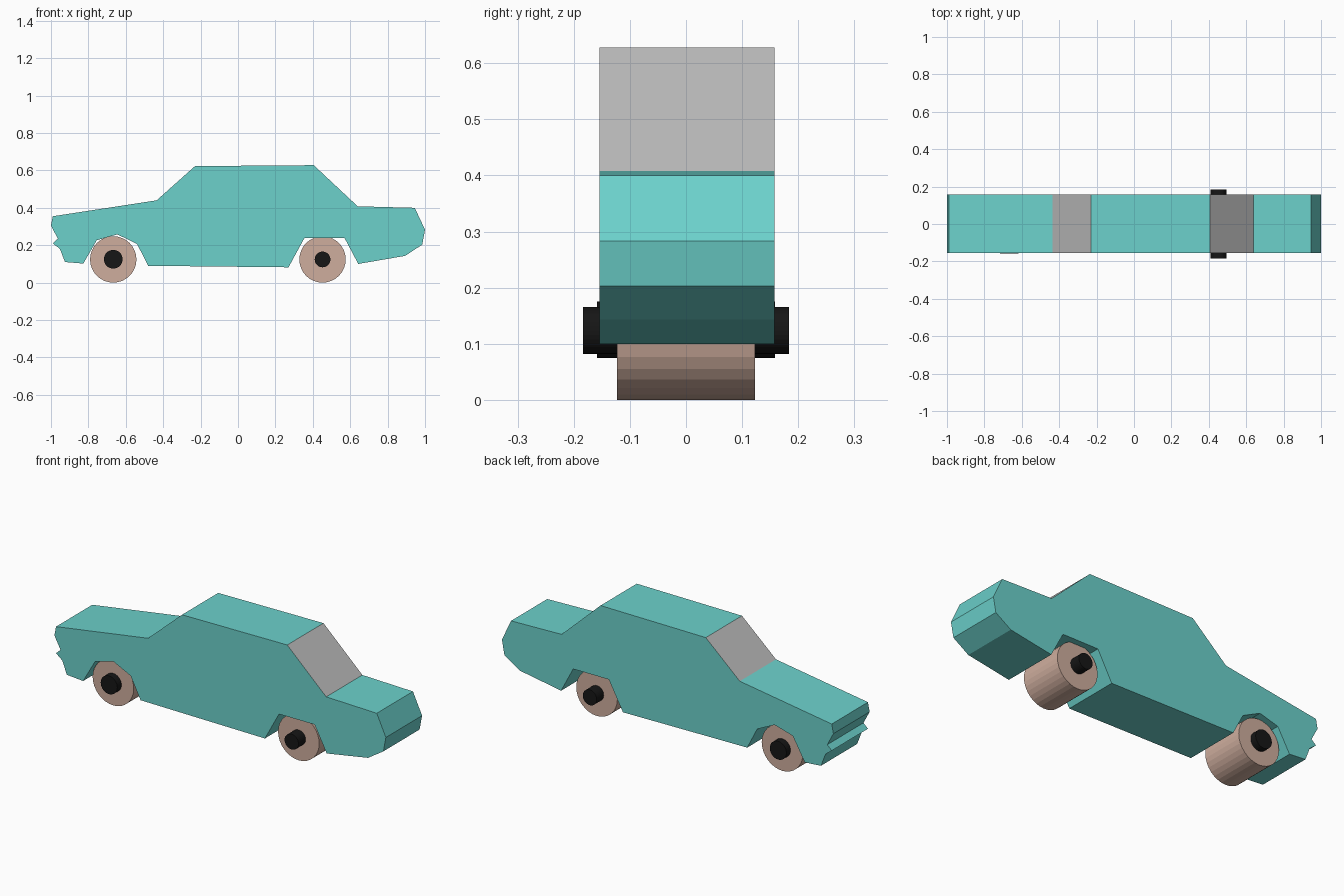
import bpy, bmesh, math

if "Cube" in bpy.data.objects:
    bpy.data.objects.remove(bpy.data.objects["Cube"])

def material(name, rgb):
    m = bpy.data.materials.new(name)
    m.diffuse_color = (*rgb, 1)
    m.use_nodes = True
    m.node_tree.nodes["Principled BSDF"].inputs["Base Color"].default_value = m.diffuse_color
    return m

TEAL = material("teal_paint", (0.15, 0.64, 0.6))
TAN = material("wood", (0.62, 0.42, 0.34))
BLACK = material("black", (0.008, 0.008, 0.008))
GREY = material("window_grey", (0.5, 0.5, 0.5))

# Side outline of the car, nose at -x
OUTLINE = [
    (-0.99, 0.355), (-0.435, 0.44), (-0.23, 0.623), (0.405, 0.628),
    (0.64, 0.408), (0.945, 0.40), (1.0, 0.283), (0.985, 0.203),
    (0.893, 0.143), (0.643, 0.10), (0.57, 0.238), (0.355, 0.238),
    (0.27, 0.082), (-0.48, 0.09), (-0.54, 0.207), (-0.645, 0.258),
    (-0.755, 0.227), (-0.827, 0.102), (-0.925, 0.11), (-0.952, 0.18),
    (-0.99, 0.21), (-0.963, 0.235), (-1.0, 0.305),
]
WINDOWS = (1, 3)  # outline edges that carry the windscreen and rear window

# Body: outline extruded across the width
def body(y0, y1):
    bm = bmesh.new()
    near = [bm.verts.new((x, y0, z)) for x, z in OUTLINE]
    far = [bm.verts.new((x, y1, z)) for x, z in OUTLINE]
    n = len(OUTLINE)
    bm.faces.new(near)
    bm.faces.new(far[::-1])
    for i in range(n):
        j = (i + 1) % n
        f = bm.faces.new((near[i], far[i], far[j], near[j]))
        f.material_index = 1 if i in WINDOWS else 0
    bmesh.ops.recalc_face_normals(bm, faces=bm.faces[:])
    mesh = bpy.data.meshes.new("car_body")
    bm.to_mesh(mesh)
    bm.free()
    mesh.materials.append(TEAL)
    mesh.materials.append(GREY)
    ob = bpy.data.objects.new("car_body", mesh)
    bpy.context.collection.objects.link(ob)

# Cylinder lying along y
def roller(name, x, z, radius, width, mat):
    bpy.ops.mesh.primitive_cylinder_add(
        vertices=32, radius=radius, depth=width,
        location=(x, 0, z), rotation=(math.pi / 2, 0, 0))
    ob = bpy.context.object
    ob.name = name
    ob.data.materials.append(mat)

body(-0.154, 0.158)

# Roller wheels and their axles
for name, x, z, axle_r, axle_w in (("front", -0.667, 0.125, 0.05, 0.318),
                                   ("rear", 0.452, 0.124, 0.042, 0.368)):
    roller(name + "_wheel", x, 0.124, 0.124, 0.246, TAN)
    roller(name + "_axle", x, z, axle_r, axle_w, BLACK)
